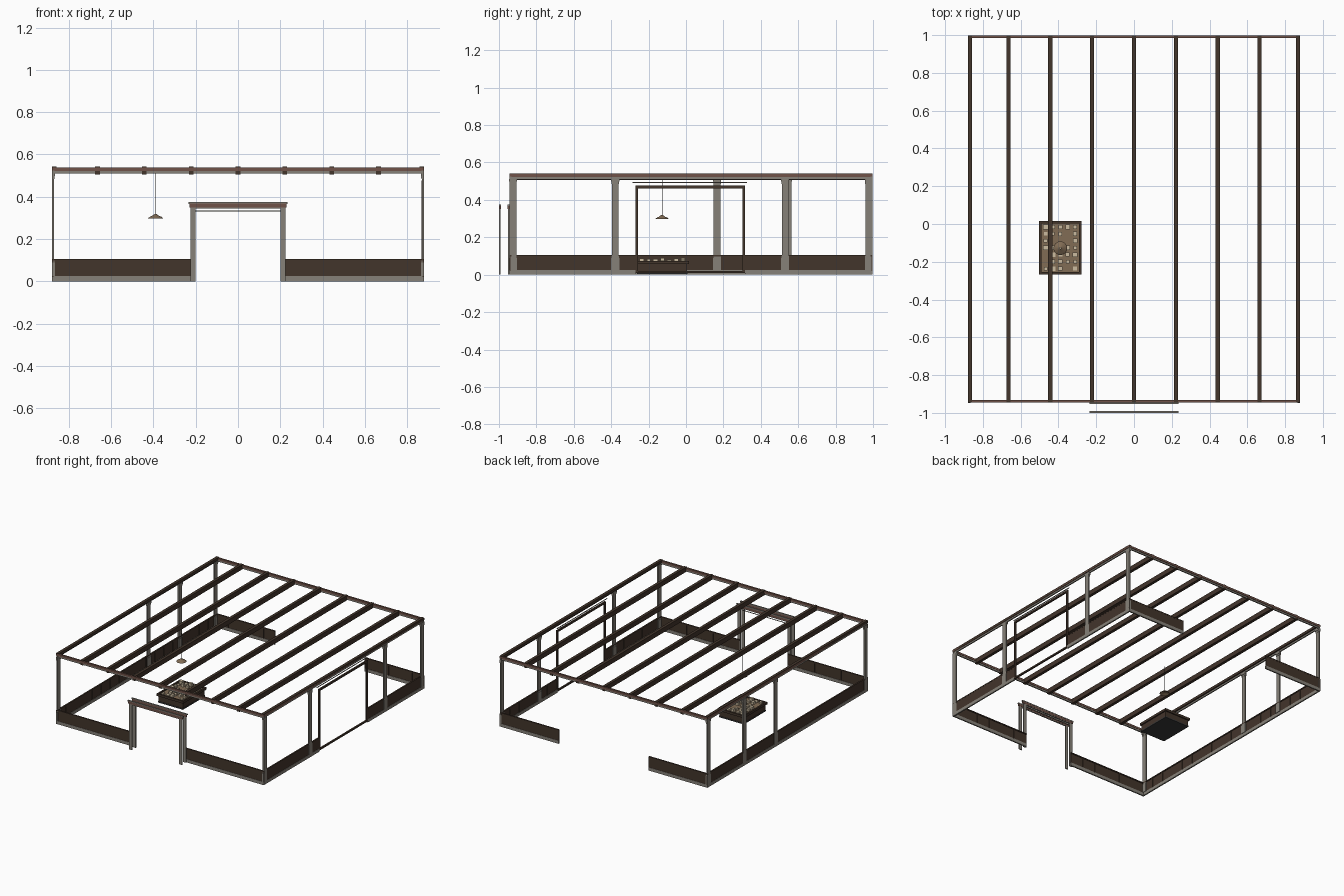
import bpy, bmesh, random
from math import radians

if "Cube" in bpy.data.objects:
    bpy.data.objects.remove(bpy.data.objects["Cube"])

random.seed(4)

def mat(name, r, g, b):
    m = bpy.data.materials.new(name)
    m.diffuse_color = (r, g, b, 1)
    m.use_nodes = True
    m.node_tree.nodes["Principled BSDF"].inputs["Base Color"].default_value = m.diffuse_color
    return m

STONE = mat("taupe", 0.24, 0.22, 0.19)
WOOD = mat("dark_wood", 0.055, 0.035, 0.024)
TRIM = mat("red_brown", 0.16, 0.085, 0.065)
TRAY = mat("tan_wood", 0.22, 0.15, 0.09)
PAPER = mat("cream", 0.6, 0.5, 0.35)
BASE = mat("charcoal", 0.04, 0.04, 0.04)

def boxes(name, spans, m):
    """One object from (x0, x1, y0, y1, z0, z1) spans."""
    bm = bmesh.new()
    for x0, x1, y0, y1, z0, z1 in spans:
        r = bmesh.ops.create_cube(bm, size=1)
        for v in r["verts"]:
            v.co = ((x0 + x1) / 2 + v.co.x * (x1 - x0),
                    (y0 + y1) / 2 + v.co.y * (y1 - y0),
                    (z0 + z1) / 2 + v.co.z * (z1 - z0))
    me = bpy.data.meshes.new(name)
    bm.to_mesh(me)
    bm.free()
    me.materials.append(m)
    ob = bpy.data.objects.new(name, me)
    bpy.context.collection.objects.link(ob)
    return ob

X, Y0, Y1 = 0.88, -0.945, 0.998

def wall_strip(runs, inset, t, z0, z1):
    """Box spans for wall runs: side is +1/-1 (x walls) or 'f'/'b'."""
    out = []
    for side, a, b in runs:
        if side == 'f':
            out.append((a, b, Y0 + inset, Y0 + inset + t, z0, z1))
        elif side == 'b':
            out.append((a, b, Y1 - inset - t, Y1 - inset, z0, z1))
        else:
            xs = sorted((side * (X - inset), side * (X - inset - t)))
            out.append((*xs, a, b, z0, z1))
    return out

# lower wall panelling, broken by door, rear opening and window
runs = [('f', -X, -0.205), ('f', 0.205, X), ('b', -X, -0.38), ('b', 0.38, X),
        (-1, Y0, Y1), (1, Y0, -0.27), (1, 0.315, Y1)]
boxes("wainscot_panel", wall_strip(runs, 0.002, 0.005, 0.02, 0.1), WOOD)
boxes("wainscot_cap", wall_strip(runs, 0.001, 0.011, 0.098, 0.106), WOOD)
boxes("baseboard", wall_strip(runs, 0, 0.01, 0, 0.024), STONE)

# vertical battens on the inner face of the panelling
battens = []
for side, a, b in runs:
    n = max(2, round((b - a) / 0.11))
    for i in range(1, n):
        p = a + (b - a) * i / n
        battens += wall_strip([(side, p - 0.005, p + 0.005)], 0.006, 0.004, 0.024, 0.1)
boxes("wainscot_battens", battens, WOOD)

# flat pilasters with base and capital on the side walls
for side, name, ys in ((1, "right", (-0.925, -0.378, 0.53, 0.978)),
                       (-1, "left", (-0.925, 0.166, 0.545, 0.978))):
    shaft, ends = [], []
    for y in ys:
        w = 0.019
        shaft += wall_strip([(side, y - w + 0.001, y + w - 0.001)], 0, 0.01, 0, 0.512)
        for z0, z1, t in ((0.024, 0.09, 0.014), (0.09, 0.1, 0.012),
                          (0.485, 0.498, 0.012), (0.498, 0.512, 0.015)):
            e = 0.02 if t < 0.013 else 0.022
            ends += wall_strip([(side, y - e, min(y + e, Y1))], 0, t, z0, z1)
    boxes(name + "_pilasters", shaft, STONE)
    boxes(name + "_pilaster_ends", ends, STONE)

# cornice around the top
ring = [('f', -X, X), ('b', -X, X), (1, Y0, Y1), (-1, Y0, Y1)]
boxes("cornice_lower", wall_strip(ring, 0.003, 0.009, 0.51, 0.524), STONE)
boxes("cornice_upper", wall_strip(ring, 0, 0.014, 0.522, 0.538), TRIM)

# ceiling beams running front to back
beams = []
for i in range(-4, 5):
    x = i * 0.2215 if abs(i) < 4 else (i / 4) * 0.869
    z0 = 0.506 if abs(i) < 4 else 0.522
    beams.append((x - 0.011, x + 0.011, Y0 + 0.001, Y1 - 0.001, z0, 0.542))
boxes("ceiling_beams", beams, WOOD)

# door casings on both faces of the front wall
for name, y in (("outer", -0.995), ("inner", -0.949)):
    jambs = [(s * 0.2125 - 0.0125, s * 0.2125 + 0.0125, y - 0.004, y + 0.004, 0, 0.35)
             for s in (-1, 1)]
    jambs += [(-0.225, 0.225, y - 0.004, y + 0.004, 0.345, 0.355)]
    boxes(name + "_door_jambs", jambs, STONE)
    boxes(name + "_door_lintel", [(-0.23, 0.23, y - 0.005, y + 0.005, 0.35, 0.368)], TRIM)
    boxes(name + "_door_cap", [(-0.235, 0.235, y - 0.005, y + 0.006, 0.366, 0.374)], STONE)
boxes("door_head_strip", [(-0.2, 0.2, -0.952, -0.948, 0.33, 0.334)], STONE)

# window frame and rail on the right wall
wx = (0.868, 0.88)
boxes("window_frame", [(*wx, -0.27, -0.256, 0.01, 0.476), (*wx, 0.301, 0.315, 0.01, 0.476),
                       (*wx, -0.27, 0.315, 0.462, 0.476), (*wx, -0.27, 0.315, 0.008, 0.02)], WOOD)
boxes("window_rail", [(0.866, 0.871, -0.285, 0.325, 0.491, 0.495)], STONE)

# display case with compartments
cx0, cx1, cy0, cy1 = -0.502, -0.278, -0.267, 0.015
boxes("case_base", [(cx0 + 0.006, cx1 - 0.006, cy0 + 0.006, cy1 - 0.006, 0.005, 0.014)], BASE)
boxes("case_body", [(cx0 + 0.009, cx1 - 0.009, cy0 + 0.009, cy1 - 0.009, 0.012, 0.062)], WOOD)
boxes("case_rim", [(cx0, cx0 + 0.012, cy0, cy1, 0.056, 0.074),
                   (cx1 - 0.012, cx1, cy0, cy1, 0.056, 0.074),
                   (cx0, cx1, cy0, cy0 + 0.012, 0.056, 0.074),
                   (cx0, cx1, cy1 - 0.012, cy1, 0.056, 0.074)], WOOD)
boxes("case_tray", [(cx0 + 0.012, cx1 - 0.012, cy0 + 0.012, cy1 - 0.012, 0.06, 0.066)], TRAY)
tiles = []
for i in range(5):
    for j in range(7):
        if random.random() < 0.2:
            continue
        x, y = -0.468 + i * 0.039, -0.236 + j * 0.0367
        s = random.uniform(0.009, 0.013)
        tiles.append((x - s, x + s, y - s, y + s, 0.065, random.uniform(0.07, 0.09)))
boxes("case_contents", tiles, PAPER)

# hanging lamp: cord and lathed shade
lx, ly = -0.39, -0.128
bpy.ops.mesh.primitive_cylinder_add(vertices=8, radius=0.0015, depth=0.2, location=(lx, ly, 0.415))
cord = bpy.context.object
cord.name = "lamp_cord"
cord.data.materials.append(BASE)
profile = [(0.004, 0.318), (0.009, 0.316), (0.014, 0.311), (0.026, 0.306), (0.036, 0.298),
           (0.034, 0.297), (0.024, 0.303), (0.004, 0.308)]
n = 24
bpy.ops.object.select_all(action='DESELECT')
bm = bmesh.new()
vs = [bm.verts.new((r, 0, z)) for r, z in profile]
es = [bm.edges.new(p) for p in zip(vs, vs[1:] + vs[:1])]
bmesh.ops.spin(bm, geom=vs + es, cent=(0, 0, 0), axis=(0, 0, 1),
               angle=radians(360), steps=n, use_duplicate=False)
bmesh.ops.remove_doubles(bm, verts=bm.verts, dist=1e-5)
bmesh.ops.recalc_face_normals(bm, faces=bm.faces)
me = bpy.data.meshes.new("lamp_shade")
bm.to_mesh(me)
bm.free()
me.materials.append(TRAY)
shade = bpy.data.objects.new("lamp_shade", me)
shade.location = (lx, ly, 0)
bpy.context.collection.objects.link(shade)
shade.select_set(True)
bpy.context.view_layer.objects.active = shade
bpy.ops.object.shade_smooth_by_angle(angle=radians(40))
